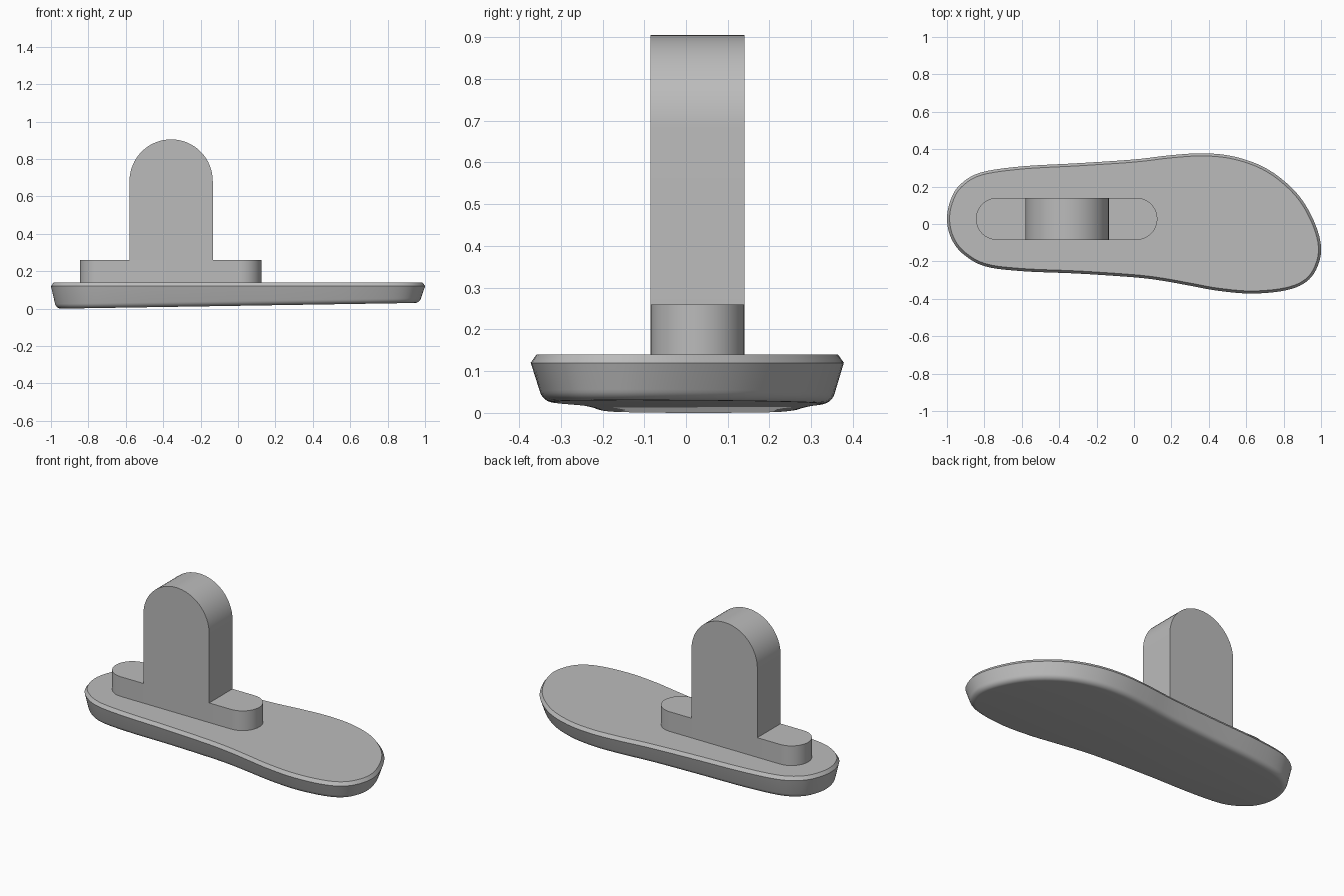
import bpy, bmesh, math
from mathutils import Vector

cube = bpy.data.objects.get("Cube")
if cube:
    bpy.data.objects.remove(cube, do_unlink=True)

grey = bpy.data.materials.new("plain_grey")
grey.use_nodes = True
grey.diffuse_color = (0.5, 0.5, 0.5, 1)
grey.node_tree.nodes["Principled BSDF"].inputs["Base Color"].default_value = (0.5, 0.5, 0.5, 1)


def loft(name, rings):
    """Skin a stack of closed rings and cap both ends."""
    bm = bmesh.new()
    loops = [[bm.verts.new(p) for p in ring] for ring in rings]
    for low, high in zip(loops, loops[1:]):
        count = len(low)
        for i in range(count):
            j = (i + 1) % count
            bm.faces.new((low[i], low[j], high[j], high[i]))
    bm.faces.new(loops[0])
    bm.faces.new(loops[-1])
    bmesh.ops.recalc_face_normals(bm, faces=bm.faces)
    mesh = bpy.data.meshes.new(name)
    bm.to_mesh(mesh)
    bm.free()
    mesh.materials.append(grey)
    obj = bpy.data.objects.new(name, mesh)
    bpy.context.collection.objects.link(obj)
    bpy.ops.object.select_all(action="DESELECT")
    obj.select_set(True)
    bpy.context.view_layer.objects.active = obj
    bpy.ops.object.shade_smooth_by_angle(angle=math.radians(30))
    return obj


def arc(cx, cy, radius, start, end, steps=24):
    angles = [math.radians(start + (end - start) * i / steps) for i in range(steps + 1)]
    return [(cx + radius * math.cos(a), cy + radius * math.sin(a)) for a in angles]


def smooth_closed(points, steps=5):
    """Closed Catmull-Rom curve through the points."""
    pts = [Vector(p) for p in points]
    count = len(pts)
    result = []
    for i in range(count):
        a, b, c, d = (pts[(i + k) % count] for k in (-1, 0, 1, 2))
        for s in range(steps):
            t = s / steps
            result.append(b + (c - a) * t / 2
                          + (a * 2 - b * 5 + c * 4 - d) * t ** 2 / 2
                          + (b * 3 - a - c * 3 + d) * t ** 3 / 2)
    return result


def inset(points, distance):
    """Move a clockwise outline inwards along its normals."""
    result = []
    for i, p in enumerate(points):
        along = (points[(i + 1) % len(points)] - points[i - 1]).normalized()
        result.append(p + Vector((along.y, -along.x)) * distance)
    return result


# Foot-shaped sole outline, clockwise from the heel
outline = smooth_closed([
    (-1, .03), (-.98, .13), (-.93, .21), (-.82, .275), (-.6, .308), (-.3, .325),
    (0, .345), (.2, .368), (.38, .378), (.55, .357), (.72, .29), (.87, .165),
    (.96, .02), (1, -.12), (.98, -.23), (.92, -.31), (.81, -.355), (.63, -.372),
    (.45, -.357), (.3, -.33), (.15, -.303), (0, -.285), (-.3, -.265),
    (-.6, -.252), (-.8, -.225), (-.92, -.155), (-.98, -.07)])


def underside(x):
    return 0.016 * (x + 0.95)


# Sole: tilted underside, rounded lower edge, sloping wall, chamfered rim
rings = []
for i in range(7):
    a = math.radians(90 - 76 * i / 6)
    gap = 0.055 - 0.034 * math.cos(a)
    lift = 0.034 * (1 - math.sin(a))
    rings.append([(p.x, p.y, underside(p.x) + lift) for p in inset(outline, gap)])
rings.append([(p.x, p.y, 0.12) for p in outline])
rings.append([(p.x, p.y, 0.14) for p in inset(outline, 0.014)])
loft("sole", rings)

# Shared depth of the mount and the post
front, back = -0.085, 0.14
radius = (back - front) / 2
middle = (front + back) / 2

# Mount: long slab with round ends
slot = arc(0.0125, middle, radius, -90, 90) + arc(-0.7325, middle, radius, 90, 270)
loft("mount", [[(x, y, z) for x, y in slot] for z in (0.14, 0.26)])

# Post: upright plate with a round top
left, right = -0.58, -0.135
half = (right - left) / 2
arch = [(left, 0.26), (right, 0.26)] + arc((left + right) / 2, 0.905 - half, half, 0, 180, 32)
loft("post", [[(x, y, z) for x, z in arch] for y in (front, back)])
